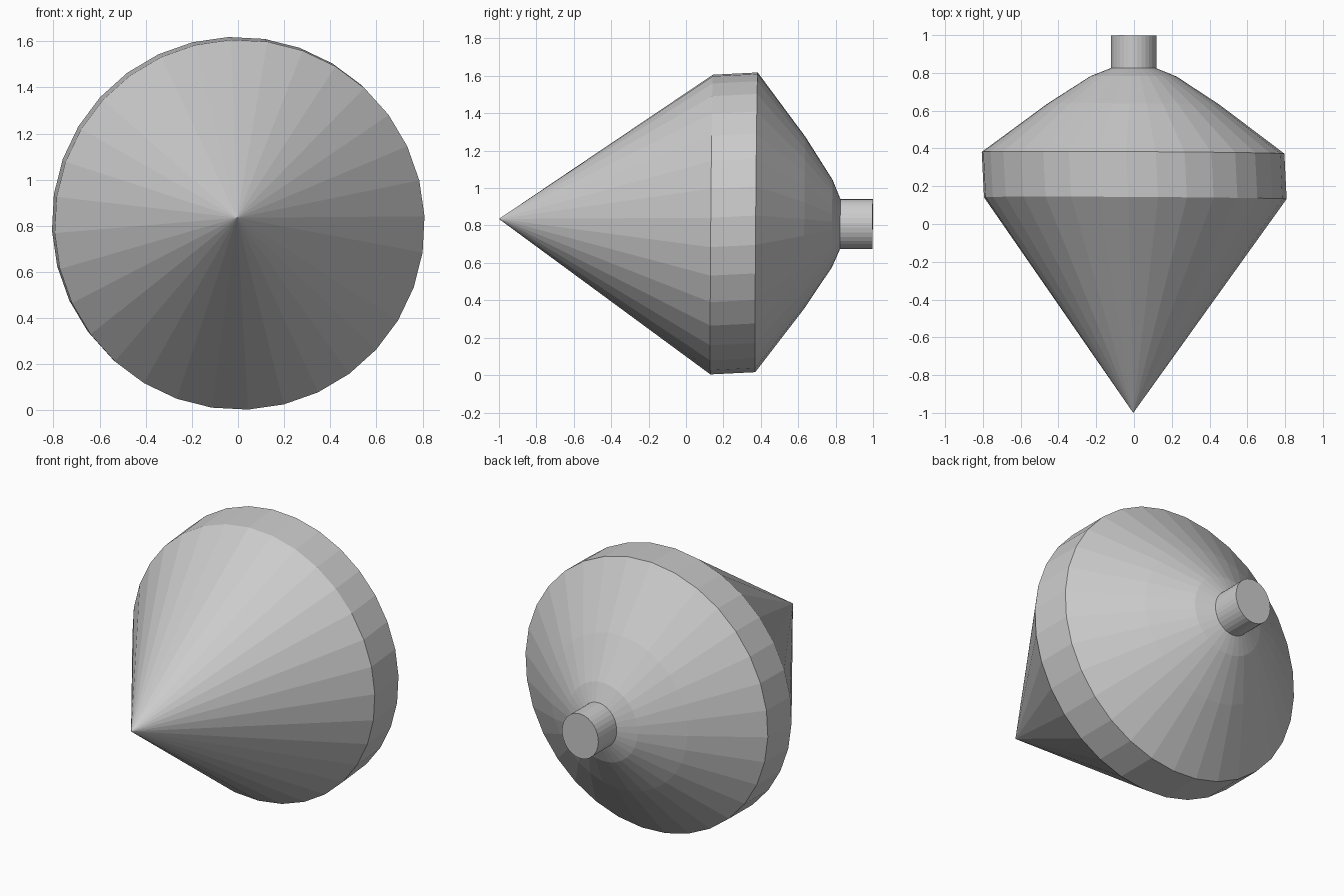
import bpy, bmesh, math

cube = bpy.data.objects.get("Cube")
if cube:
    bpy.data.objects.remove(cube, do_unlink=True)

SIDES = 32
OFFSET = math.radians(2.6)

grey = bpy.data.materials.new("plain_grey")
grey.use_nodes = True
colour = (0.6, 0.6, 0.6, 1)
grey.diffuse_color = colour
grey.node_tree.nodes["Principled BSDF"].inputs["Base Color"].default_value = colour


def add_ring(bm, y, cx, cz, rx, rz):
    """Ring around the y axis, leaning very slightly."""
    verts = []
    for i in range(SIDES):
        a = OFFSET + math.tau * i / SIDES
        dx, dz = rx * math.cos(a), rz * math.sin(a)
        verts.append(bm.verts.new((cx + dx, y - 0.006 * dx + 0.008 * dz, cz + dz)))
    return verts


def build(name, rings, tip=None, cap=False):
    """Skin a row of rings, with an optional point in front and cap behind."""
    bm = bmesh.new()
    loops = [add_ring(bm, *r) for r in rings]
    for a, b in zip(loops, loops[1:]):
        for i in range(SIDES):
            j = (i + 1) % SIDES
            bm.faces.new((a[i], a[j], b[j], b[i]))
    if tip:
        apex = bm.verts.new(tip)
        for i in range(SIDES):
            bm.faces.new((apex, loops[0][(i + 1) % SIDES], loops[0][i]))
    if cap:
        bm.faces.new(loops[-1])
    bmesh.ops.recalc_face_normals(bm, faces=bm.faces)
    # an open shell must still face outwards
    bm.faces.ensure_lookup_table()
    f = bm.faces[0]
    c = f.calc_center_median()
    if f.normal.x * c.x + f.normal.z * (c.z - 0.81) < 0:
        bmesh.ops.reverse_faces(bm, faces=bm.faces)
    mesh = bpy.data.meshes.new(name)
    bm.to_mesh(mesh)
    bm.free()
    mesh.materials.append(grey)
    obj = bpy.data.objects.new(name, mesh)
    bpy.context.collection.objects.link(obj)
    return obj


# Pointed body: front cone, rim band and shouldered back
build("top_body", [
    (0.137, 0.007, 0.805, 0.802, 0.802),
    (0.377, -0.005, 0.817, 0.802, 0.802),
    (0.635, -0.003, 0.814, 0.455, 0.46),
    (0.782, -0.002, 0.81, 0.228, 0.234),
    (0.825, -0.002, 0.808, 0.12, 0.133),
], tip=(-0.004, -1.0, 0.835))

# Short handle with a flat end
build("handle_stem", [
    (0.82, -0.002, 0.808, 0.12, 0.133),
    (0.998, -0.002, 0.808, 0.12, 0.133),
], cap=True)
